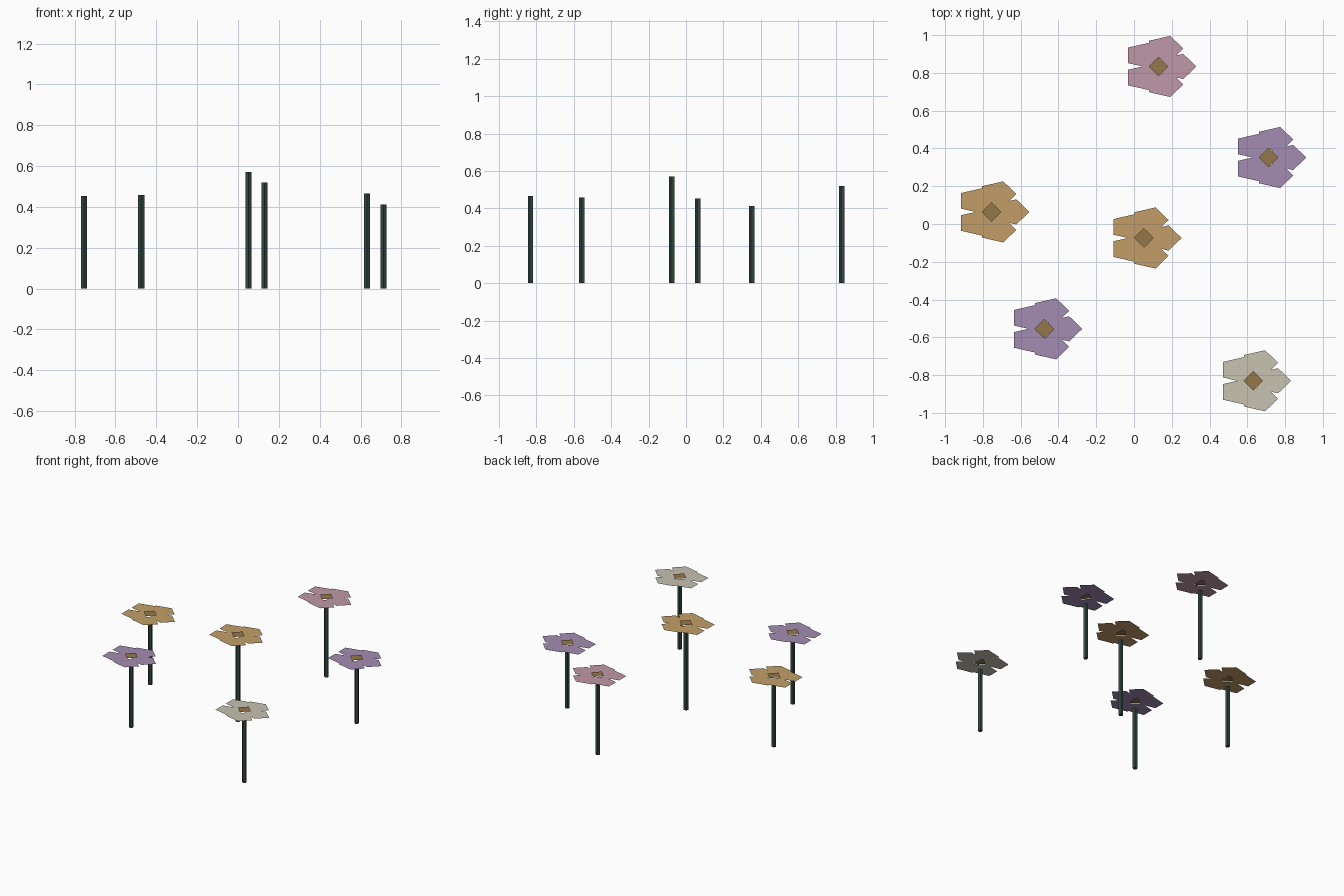
import bpy
import bmesh
from math import sin, cos, pi

cube = bpy.data.objects.get("Cube")
if cube:
    bpy.data.objects.remove(cube, do_unlink=True)


def material(name, rgb):
    """Flat material from an 8-bit colour, converted to linear."""
    colour = [((c / 255 + 0.055) / 1.055) ** 2.4 for c in rgb] + [1]
    mat = bpy.data.materials.new(name)
    mat.use_nodes = True
    mat.diffuse_color = colour
    bsdf = mat.node_tree.nodes["Principled BSDF"]
    bsdf.inputs["Base Color"].default_value = colour
    bsdf.inputs["Roughness"].default_value = 0.9
    return mat


STEM = material("dark green", (50, 74, 66))
CORE = material("brown", (148, 119, 75))
PINK = material("dusty pink", (192, 153, 168))
ORANGE = material("ochre", (195, 158, 104))
PURPLE = material("soft purple", (163, 140, 178))
WHITE = material("cream", (199, 195, 178))


def add_object(name, bm, mat, location):
    mesh = bpy.data.meshes.new(name)
    bm.to_mesh(mesh)
    bm.free()
    mesh.materials.append(mat)
    obj = bpy.data.objects.new(name, mesh)
    obj.location = location
    bpy.context.collection.objects.link(obj)
    return obj


def polygon(bm, sides, rx, ry, centre=(0, 0), start=0.0):
    """Flat polygon facing up."""
    angles = [start + 2 * pi * i / sides for i in range(sides)]
    return bm.faces.new([bm.verts.new((centre[0] + rx * cos(a),
                                       centre[1] + ry * sin(a), 0)) for a in angles])


def flower(number, x, y, height, petal_mat):
    # Five-sided stem
    bm = bmesh.new()
    base = polygon(bm, 5, 0.016, 0.016, start=-pi / 2)
    top = bmesh.ops.extrude_face_region(bm, geom=[base])["geom"]
    verts = [g for g in top if isinstance(g, bmesh.types.BMVert)]
    bmesh.ops.translate(bm, verts=verts, vec=(0, 0, height))
    bmesh.ops.recalc_face_normals(bm, faces=bm.faces)
    add_object(f"stem_{number}", bm, STEM, (x, y, 0))

    # Ring of five flat petals, all facing the same way
    bm = bmesh.new()
    for i in range(5):
        a = 2 * pi * i / 5
        polygon(bm, 5, 0.1, 0.07, (0.1 * cos(a), 0.1 * sin(a)))
    add_object(f"petals_{number}", bm, petal_mat, (x, y, height + 0.056))

    # Diamond centre just above the petals
    bm = bmesh.new()
    polygon(bm, 4, 0.052, 0.052)
    add_object(f"flower_centre_{number}", bm, CORE, (x, y, height + 0.064))


# Position, stem height and petal colour of each flower
flowers = [
    (0.13, 0.834, 0.52, PINK),
    (0.712, 0.352, 0.413, PURPLE),
    (-0.754, 0.064, 0.454, ORANGE),
    (0.052, -0.074, 0.57, ORANGE),
    (-0.474, -0.555, 0.458, PURPLE),
    (0.632, -0.83, 0.466, WHITE),
]
for n, spec in enumerate(flowers, 1):
    flower(n, *spec)
